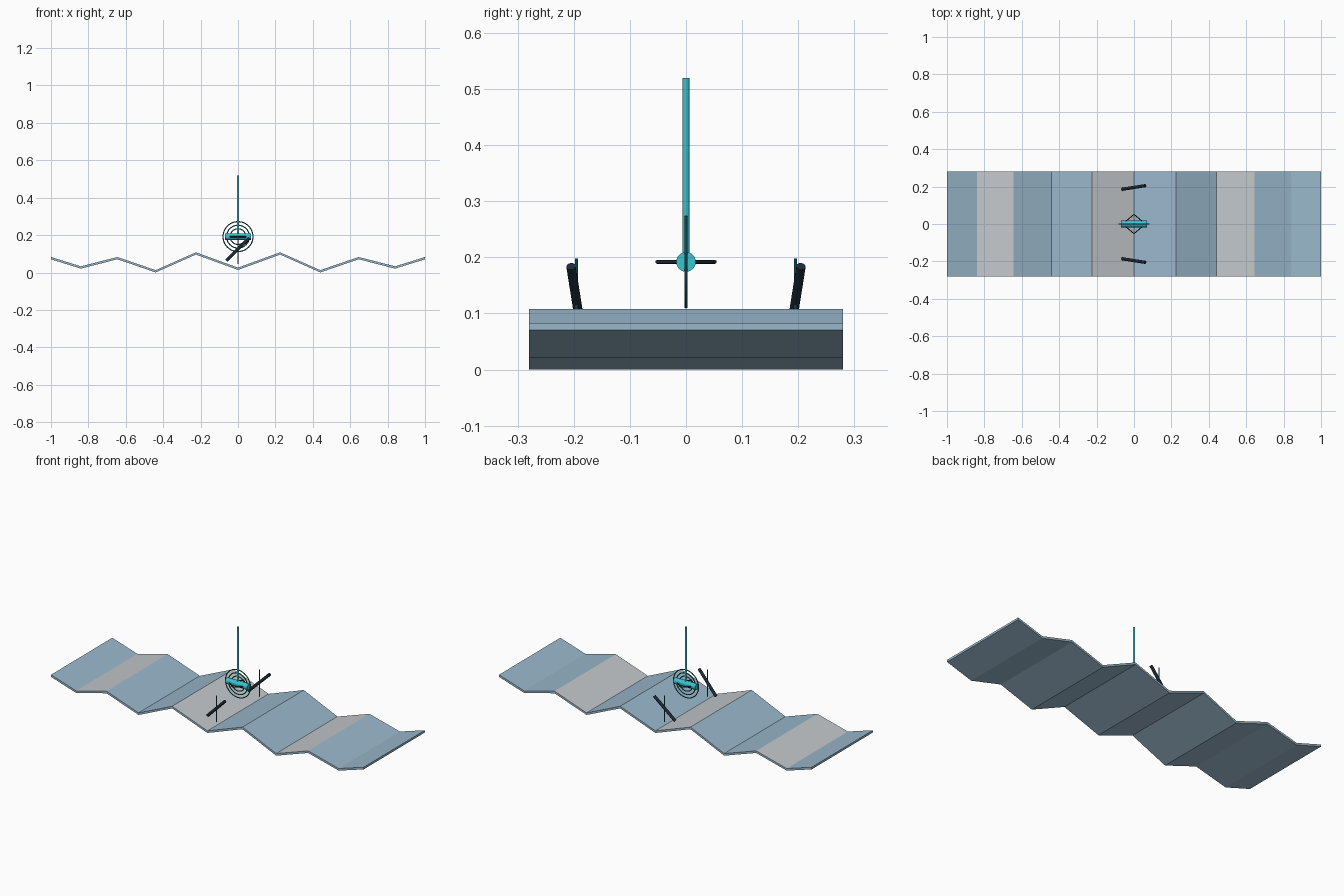
import bpy, bmesh, math
from mathutils import Vector

cube = bpy.data.objects.get("Cube")
if cube:
    bpy.data.objects.remove(cube, do_unlink=True)


def material(name, rgb):
    lin = [(c / 255 / 12.92) if c < 10 else ((c / 255 + 0.055) / 1.055) ** 2.4 for c in rgb]
    m = bpy.data.materials.new(name)
    m.use_nodes = True
    m.diffuse_color = (*lin, 1)
    m.node_tree.nodes["Principled BSDF"].inputs["Base Color"].default_value = (*lin, 1)
    return m


PALE_BLUE = material("pale blue", (154, 184, 204))
PALE_GREY = material("pale grey", (196, 200, 203))
CYAN = material("cyan", (58, 195, 207))
TEAL = material("dark teal", (36, 125, 133))
DARK = material("dark slate", (30, 43, 54))


def finish(name, bm, *mats):
    bmesh.ops.recalc_face_normals(bm, faces=bm.faces)
    mesh = bpy.data.meshes.new(name)
    bm.to_mesh(mesh)
    bm.free()
    ob = bpy.data.objects.new(name, mesh)
    bpy.context.collection.objects.link(ob)
    for m in mats:
        mesh.materials.append(m)
    return ob


def smooth(ob):
    bpy.ops.object.select_all(action="DESELECT")
    ob.select_set(True)
    bpy.context.view_layer.objects.active = ob
    bpy.ops.object.shade_smooth_by_angle(angle=math.radians(40))


def rod(name, a, b, radius, mat, sides=16):
    """Cylinder between two points."""
    a, b = Vector(a), Vector(b)
    bm = bmesh.new()
    bmesh.ops.create_cone(bm, cap_ends=True, segments=sides, radius1=radius,
                          radius2=radius, depth=(b - a).length)
    ob = finish(name, bm, mat)
    ob.rotation_mode = "QUATERNION"
    ob.rotation_quaternion = (b - a).to_track_quat("Z", "Y")
    ob.location = (a + b) / 2
    smooth(ob)
    return ob


# Folded sheet: half of a zigzag profile mirrored, then extruded along y
half = [(0, 0.02), (0.225, 0.102), (0.44, 0.0065), (0.645, 0.077), (0.84, 0.027), (1, 0.077)]
fold = [(-x, z) for x, z in reversed(half[1:])] + half
T, W = 0.0062, 0.28
bm = bmesh.new()
rows = [[bm.verts.new((x, y, z + t)) for x, z in fold]
        for y, t in ((-W, T), (W, T), (W, -T), (-W, -T))]
for r in range(4):
    lower, upper = rows[r], rows[(r + 1) % 4]
    for i in range(len(fold) - 1):
        f = bm.faces.new((lower[i], lower[i + 1], upper[i + 1], upper[i]))
        # every third panel is grey on its upper side
        f.material_index = 1 if r == 0 and i % 3 == 1 else 0
for i in (0, -1):
    bm.faces.new([row[i] for row in rows])
finish("folded_sheet", bm, PALE_BLUE, PALE_GREY)

# Centre assembly: mast, crossbar and concentric rings
HUB = 0.192
rod("mast", (0, 0, HUB), (0, 0, 0.52), 0.0063, CYAN)
rod("crossbar", (-0.07, 0, HUB), (0.07, 0, HUB), 0.0175, CYAN, 24)
for n, radius in enumerate((0.042, 0.061, 0.08)):
    bpy.ops.mesh.primitive_torus_add(major_radius=radius, minor_radius=0.003,
                                     major_segments=48, minor_segments=8,
                                     location=(0, 0, HUB),
                                     rotation=(math.pi / 2, 0, 0))
    ring = bpy.context.object
    ring.name = f"ring_{n + 1}"
    ring.data.materials.append(TEAL)
    smooth(ring)

# Flat diamond frame around the crossbar
bpy.ops.mesh.primitive_torus_add(major_radius=0.056, minor_radius=0.0035,
                                 major_segments=4, minor_segments=8,
                                 location=(0, 0, HUB))
frame = bpy.context.object
frame.name = "diamond_frame"
frame.scale = (1.1, 0.92, 1)
frame.data.materials.append(DARK)

# Tilted paddles with thin upright pins on both sides
for side, s in (("front", -1), ("back", 1)):
    rod(f"{side}_paddle", (-0.062, s * 0.186, 0.064), (0.06, s * 0.205, 0.184),
        0.0085, DARK, 12)
    rod(f"{side}_pin", (0, s * 0.195, 0.045), (0, s * 0.195, 0.198), 0.0025, TEAL, 8)
